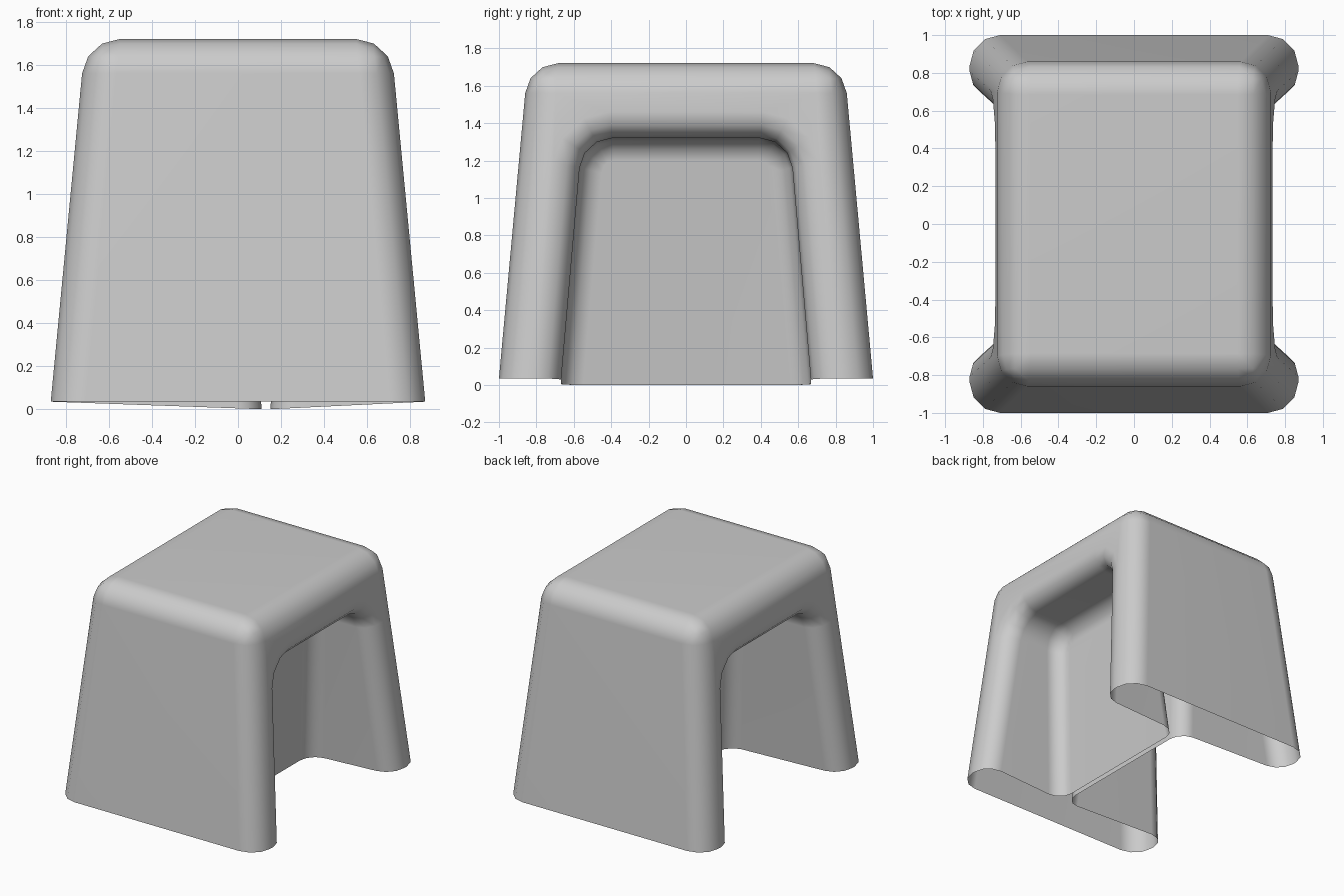
import bpy, bmesh

if "Cube" in bpy.data.objects:
    bpy.data.objects.remove(bpy.data.objects["Cube"])

SEG = 3                  # facets per rounded edge
Z0, Z_TOP, Z_ARCH = 0.035, 1.72, 1.32


def outer_x(z):
    return 0.87 - (z - Z0) * 0.0955


def outer_y(z):
    return 1.0 - (z - Z0) * 0.092


def arch_y(z):
    return 0.67 - z * 0.087


bm = bmesh.new()
V = lambda x, y, z: bm.verts.new((x, y, z))

# Tapered outer shell, open underneath
low = {(sx, sy): V(sx * outer_x(Z0), sy * outer_y(Z0), Z0) for sx in (-1, 1) for sy in (-1, 1)}
top = {(sx, sy): V(sx * outer_x(Z_TOP), sy * outer_y(Z_TOP), Z_TOP) for sx in (-1, 1) for sy in (-1, 1)}
bm.faces.new([top[k] for k in ((-1, -1), (1, -1), (1, 1), (-1, 1))])
for sy in (-1, 1):
    bm.faces.new([low[-1, sy], low[1, sy], top[1, sy], top[-1, sy]])

round_first = []         # outer corners, top edges and arch corners
rows = [(-1, 0), (-1, 1), (1, 1), (1, 0)]    # arch path: up, across, down
for sx in (-1, 1):
    # Arched side panel with a recess running in to the central web
    rim, web = [], []
    for sy, up in rows:
        zr, zw = (Z_ARCH, Z_ARCH) if up else (Z0, 0.0)
        rim.append(V(sx * outer_x(zr), sy * arch_y(zr), zr))
        web.append(V(0.13 + sx * (0.02 + zw * 0.085), sy * arch_y(zw), zw))
    bm.faces.new([low[sx, -1], top[sx, -1], top[sx, 1], low[sx, 1]] + rim[::-1])
    for i in range(3):
        bm.faces.new([rim[i], rim[i + 1], web[i + 1], web[i]])
    bm.faces.new(web)
    round_first += [(rim[1], web[1]), (rim[2], web[2]), (top[sx, -1], top[sx, 1])]
    round_first += [(low[sx, sy], top[sx, sy]) for sy in (-1, 1)]
round_first += [(top[-1, sy], top[1, sy]) for sy in (-1, 1)]


def bevel(edges, width):
    bmesh.ops.bevel(bm, geom=list(edges), offset=width, offset_type='OFFSET',
                    segments=SEG, profile=0.5, affect='EDGES', clamp_overlap=False)
    bm.normal_update()


bmesh.ops.recalc_face_normals(bm, faces=bm.faces)
bevel([bm.edges.get(pair) for pair in round_first], 0.16)

# Round the rims of the arches, then the inner corners against the web
def panel_edges(inner):
    found = set()
    for f in bm.faces:
        x = abs(f.calc_center_median().x)
        if abs(f.normal.x) > 0.985 and f.calc_area() > 0.2 and (x < 0.45) == inner:
            for e in f.edges:
                in_arch = all(abs(v.co.y) < 0.69 and v.co.z < 1.4 for v in e.verts)
                if in_arch and not e.is_boundary:
                    found.add(e)
    return found


bevel(panel_edges(False), 0.14)
bevel(panel_edges(True), 0.12)
bmesh.ops.recalc_face_normals(bm, faces=bm.faces)
if max(bm.faces, key=lambda f: f.calc_center_median().z).normal.z < 0:
    bmesh.ops.reverse_faces(bm, faces=bm.faces)

mesh = bpy.data.meshes.new("stool_shell")
bm.to_mesh(mesh)
bm.free()
stool = bpy.data.objects.new("stool_shell", mesh)
bpy.context.collection.objects.link(stool)

grey = bpy.data.materials.new("light_grey")
grey.diffuse_color = (0.6, 0.6, 0.6, 1)
grey.use_nodes = True
grey.node_tree.nodes["Principled BSDF"].inputs["Base Color"].default_value = grey.diffuse_color
mesh.materials.append(grey)

# Smooth shading with flat large panels
bpy.context.view_layer.objects.active = stool
stool.select_set(True)
bpy.ops.object.shade_smooth_by_angle(angle=0.8)
stool.modifiers.new("even_normals", 'WEIGHTED_NORMAL').keep_sharp = True
